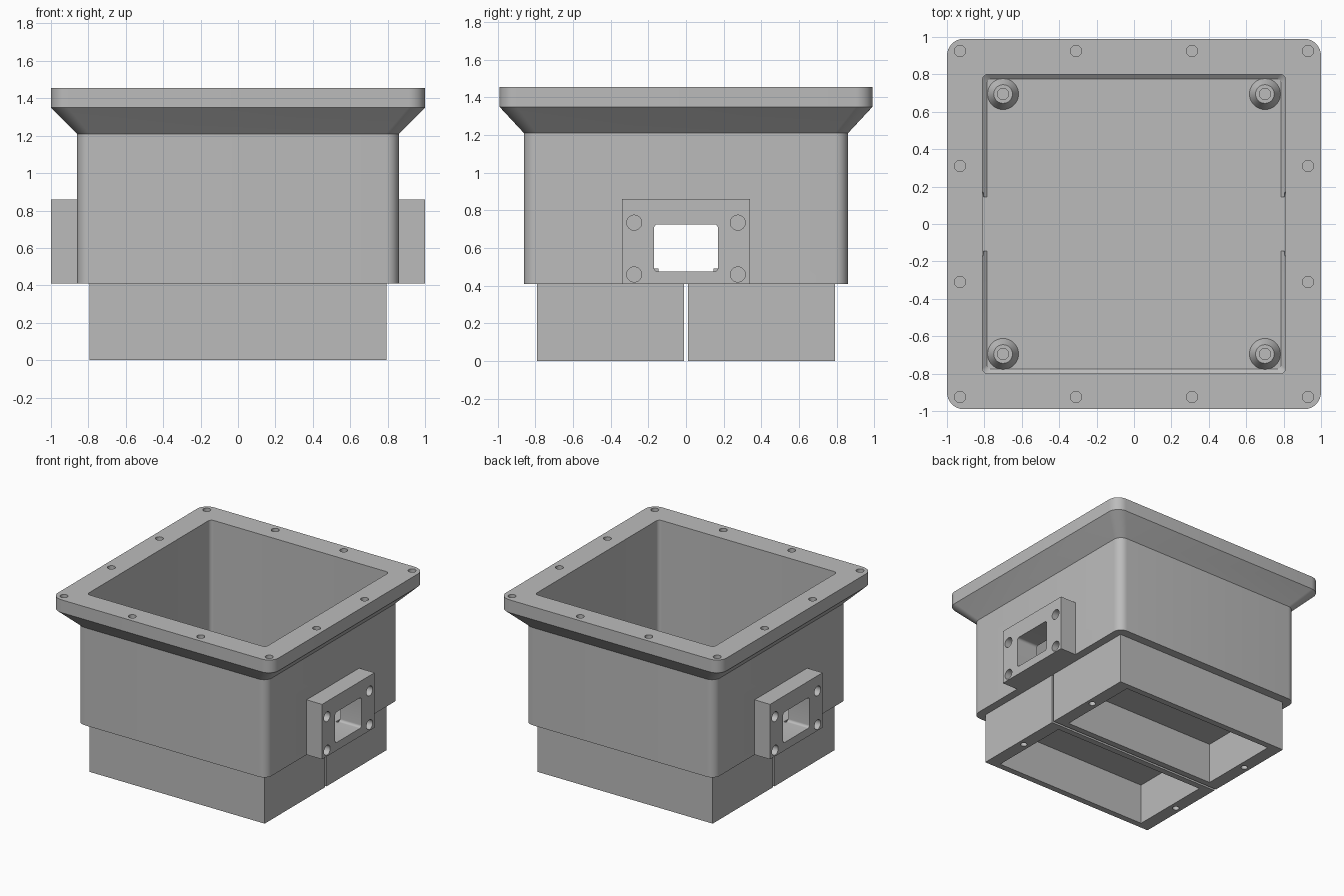
import bpy, bmesh, math
from mathutils import Matrix

cube = bpy.data.objects.get("Cube")
if cube:
    bpy.data.objects.remove(cube, do_unlink=True)

grey = bpy.data.materials.new("plain_grey")
grey.use_nodes = True
COLOUR = (0.5, 0.5, 0.5, 1)
grey.diffuse_color = COLOUR
grey.node_tree.nodes["Principled BSDF"].inputs["Base Color"].default_value = COLOUR

FLOOR = 0.475    # inside floor of the hopper
BASE = 0.41      # underside of the hopper
TOP = 1.455


def loft(name, rings, matrix=Matrix(), steps=8):
    """Closed solid through rounded rectangles (half x, half y, radius, z)."""
    bm = bmesh.new()
    loops = []
    for hx, hy, r, z in rings:
        loop = []
        for q, (sx, sy) in enumerate(((1, 1), (-1, 1), (-1, -1), (1, -1))):
            n = steps if r else 0
            for i in range(n + 1):
                a = math.pi / 2 * (q + (i / n if n else 0))
                loop.append(bm.verts.new((sx * (hx - r) + r * math.cos(a),
                                          sy * (hy - r) + r * math.sin(a), z)))
        loops.append(loop)
    for a, b in zip(loops, loops[1:]):
        for i in range(len(a)):
            j = (i + 1) % len(a)
            bm.faces.new((a[i], a[j], b[j], b[i]))
    bm.faces.new(loops[0][::-1])
    bm.faces.new(loops[-1])
    bmesh.ops.remove_doubles(bm, verts=bm.verts, dist=1e-5)
    bmesh.ops.recalc_face_normals(bm, faces=bm.faces)
    bm.transform(matrix)
    mesh = bpy.data.meshes.new(name)
    bm.to_mesh(mesh)
    bm.free()
    mesh.materials.append(grey)
    obj = bpy.data.objects.new(name, mesh)
    bpy.context.collection.objects.link(obj)
    return obj


def at(x, y, z):
    return Matrix.Translation((x, y, z))


def sideways(side, y, z):
    """Turn a loft so that its z axis points out of the given side."""
    return at(0, y, z) @ Matrix.Rotation(side * math.pi / 2, 4, 'Y')


def drill(r, low, high, matrix):
    return loft("cutter", [(r, r, r, low), (r, r, r, high)], matrix)


def activate(obj):
    bpy.ops.object.select_all(action='DESELECT')
    obj.select_set(True)
    bpy.context.view_layer.objects.active = obj


def cut(obj, cutters):
    activate(obj)
    for cutter in cutters:
        cutter.hide_render = True
        mod = obj.modifiers.new("cut", 'BOOLEAN')
        mod.operation = 'DIFFERENCE'
        mod.solver = 'EXACT'
        mod.object = cutter
        bpy.ops.object.modifier_apply(modifier=mod.name)
        bpy.data.objects.remove(cutter, do_unlink=True)


def window(side):
    return loft("cutter", [(0.125, 0.17, 0.02, 0.805), (0.125, 0.17, 0.02, 1.1)],
                sideways(side, 0, 0.601))


parts = []

# Hopper: straight box, flared collar and flange
hopper = loft("hopper", [(0.86, 0.86, 0.07, BASE), (0.86, 0.86, 0.07, 1.21),
                         (1, 0.99, 0.09, 1.35), (1, 0.99, 0.09, TOP)])
# Cavity with a chamfer around the floor
cutters = [loft("cutter", [(0.785, 0.775, 0.02, FLOOR), (0.81, 0.8, 0.03, FLOOR + 0.02),
                           (0.81, 0.8, 0.03, TOP + 0.1)])]
# Chamfer is interrupted in front of the windows
cutters.append(loft("cutter", [(0.809, 0.145, 0, FLOOR + 0.0005), (0.809, 0.145, 0, 0.6)]))
cutters += [window(side) for side in (1, -1)]
# Bolt holes around the flange
bolts = [(x, y) for x in (-0.93, -0.31, 0.31, 0.93) for y in (-0.925, 0.925)]
bolts += [(x, y) for x in (-0.93, 0.93) for y in (-0.31, 0.31)]
cutters += [drill(0.03, -0.1, 0.1, at(x, y, TOP)) for x, y in bolts]
cut(hopper, cutters)
parts.append(hopper)

# Side ports with a window and four screw holes
for side, word in ((1, "left"), (-1, "right")):
    port = loft(word + "_port", [(0.225, 0.34, 0, 0.86), (0.225, 0.34, 0, 1)],
                sideways(side, 0, 0.635))
    holes = [drill(0.04, 0.9, 1.1, sideways(side, y, z))
             for y in (-0.275, 0.275) for z in (0.46, 0.735)]
    cut(port, [window(side)] + holes)
    parts.append(port)

# Hollow feet, open below, with a screw hole in each end rim
for side, word in ((-1, "front"), (1, "back")):
    place = at(0, side * 0.4, 0)
    foot = loft(word + "_foot", [(0.795, 0.39, 0, 0), (0.795, 0.39, 0, BASE)], place)
    pocket = loft("cutter", [(0.69, 0.34, 0, -0.1), (0.69, 0.34, 0, 0.33)], place)
    holes = [drill(0.025, -0.1, 0.12, at(x, side * 0.4, 0)) for x in (-0.745, 0.745)]
    cut(foot, [pocket] + holes)
    parts.append(foot)

# Tapered screw bosses in the floor corners
for x in (-0.7, 0.7):
    for y in (-0.695, 0.695):
        name = ("back" if y > 0 else "front") + ("_left" if x > 0 else "_right") + "_boss"
        profile = ((0.083, 0), (0.05, 0.06), (0.03, 0.06), (0.03, 0.02))
        parts.append(loft(name, [(r, r, r, z) for r, z in profile], at(x, y, FLOOR)))

for obj in parts:
    activate(obj)
    bpy.ops.object.shade_smooth_by_angle(angle=math.radians(30))
